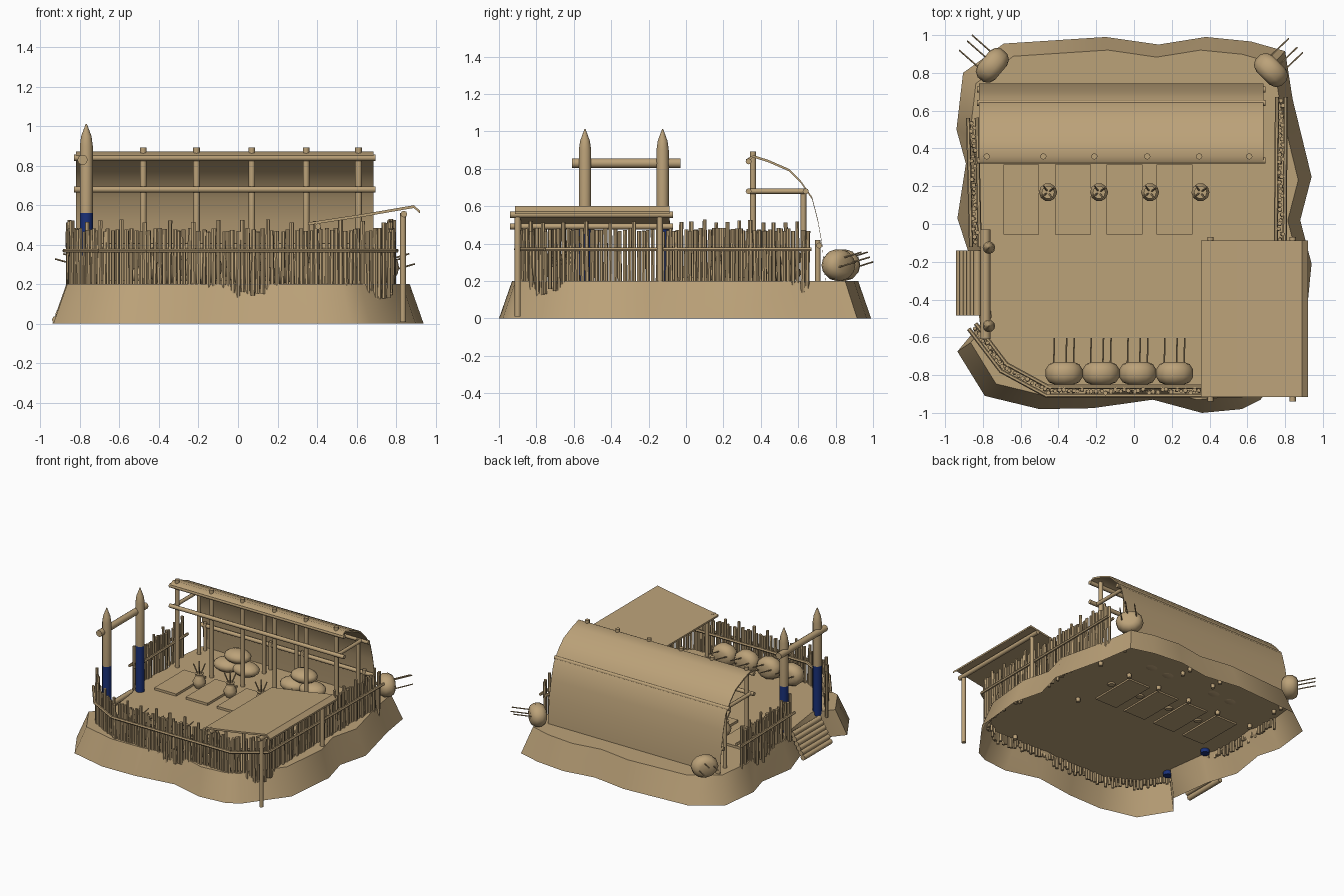
import bpy, bmesh, math, random
from mathutils import Vector, Matrix

if "Cube" in bpy.data.objects:
    bpy.data.objects.remove(bpy.data.objects["Cube"])

random.seed(4)


def material(name, rgb):
    m = bpy.data.materials.new(name)
    m.diffuse_color = (*rgb, 1)
    m.use_nodes = True
    m.node_tree.nodes["Principled BSDF"].inputs["Base Color"].default_value = m.diffuse_color
    return m


TAN = material("weathered_tan", (0.50, 0.36, 0.19))
BLUE = material("blue_paint", (0.01, 0.03, 0.19))


def finish(name, bm, blue_below=None):
    bmesh.ops.recalc_face_normals(bm, faces=bm.faces)
    if blue_below is not None:
        for f in bm.faces:
            f.material_index = int(f.calc_center_median().z < blue_below)
    me = bpy.data.meshes.new(name)
    bm.to_mesh(me)
    bm.free()
    me.materials.append(TAN)
    me.materials.append(BLUE)
    ob = bpy.data.objects.new(name, me)
    bpy.context.collection.objects.link(ob)
    return ob


def lathe(bm, profile, mat, seg=10):
    """Spin (radius, height) pairs round local z, with closed ends."""
    rings = []
    for r, h in profile:
        rings.append([bm.verts.new(mat @ Vector((r * math.cos(2 * math.pi * i / seg),
                                                 r * math.sin(2 * math.pi * i / seg), h)))
                      for i in range(seg)])
    for a, b in zip(rings, rings[1:]):
        for i in range(seg):
            j = (i + 1) % seg
            bm.faces.new((a[i], a[j], b[j], b[i]))
    bm.faces.new(rings[0][::-1])
    bm.faces.new(rings[-1])


def rod(bm, p, q, r, seg=8):
    p, q = Vector(p), Vector(q)
    d = q - p
    mat = Matrix.Translation(p) @ d.to_track_quat('Z', 'Y').to_matrix().to_4x4()
    lathe(bm, [(r, 0), (r, d.length)], mat, seg)


def sheet(bm, profile, lo, hi, axis, thick):
    """Sweep a 2D profile along an axis into a thin hide sheet."""
    low = [(u, v - thick) for u, v in reversed(profile)]
    loop = list(profile) + low
    place = (lambda u, v, s: (s, u, v)) if axis == 'x' else (lambda u, v, s: (u, s, v))
    a = [bm.verts.new(place(u, v, lo)) for u, v in loop]
    b = [bm.verts.new(place(u, v, hi)) for u, v in loop]
    n, m = len(loop), len(profile)
    for i in range(n):
        j = (i + 1) % n
        bm.faces.new((a[i], a[j], b[j], b[i]))
    for s in (a, b):
        for i in range(m - 1):
            bm.faces.new((s[i], s[i + 1], s[n - 2 - i], s[n - 1 - i]))


# Earth mound, open underneath
outline = [(-.905, .80), (-.69, .955), (-.15, .99), (.13, .95), (.38, .99), (.62, .966),
           (.80, .915), (.84, .66), (.94, .25), (.88, .02), (.94, -.21), (.90, -.62),
           (.67, -.93), (.57, -.98), (.36, -1.0), (.10, -.93), (-.22, -.975), (-.5, -.98),
           (-.79, -.91), (-.935, -.675), (-.815, -.53), (-.86, -.2), (-.935, .03),
           (-.89, .32), (-.94, .5)]
bm = bmesh.new()
base = [bm.verts.new((x, y, 0)) for x, y in outline]
top = [bm.verts.new((x * .925, y * .93, .2)) for x, y in outline]
for i in range(len(base)):
    j = (i + 1) % len(base)
    bm.faces.new((base[j], base[i], top[i], top[j]))
bm.faces.new(top)
finish("mound", bm)


# Stake fences with rails on both sides
def fence(name, path):
    bm = bmesh.new()
    count = 0
    for a, b in zip(path, path[1:]):
        a, b = Vector((*a, 0)), Vector((*b, 0))
        d = b - a
        side = Vector((-d.y, d.x, 0)).normalized()
        n = max(2, round(d.length / .025))
        for i in range(n):
            p = a + d * ((i + .5) / n) + side * random.uniform(-.008, .008)
            h = random.uniform(.465, .485) + (.045 if count % 5 == 0 else 0)
            lean = Vector((random.uniform(-.006, .006), random.uniform(-.006, .006), 0))
            rod(bm, p + Vector((0, 0, random.uniform(.11, .16))),
                p + lean + Vector((0, 0, h)), random.uniform(.010, .0125), 6)
            count += 1
        e = d.normalized() * .012
        for s in (-.023, .023):
            up = Vector((0, 0, .37)) + side * s
            rod(bm, a - e + up, b + e + up, .011, 6)
    finish(name, bm)


fence("left_fence", [(-.855, .55), (-.84, -.11)])
fence("front_fence", [(-.85, -.55), (-.69, -.76), (-.46, -.885), (.56, -.885),
                      (.77, -.74), (.78, .66)])

# Gate: two pointed posts with painted feet and a crossbeam
for k, y in enumerate((-.54, -.125)):
    bm = bmesh.new()
    lathe(bm, [(.033, .17), (.033, .56), (.033, .90), (.026, .95), (.003, 1.012)],
          Matrix.Translation((-.768, y, 0)), 12)
    finish(f"gate_post_{k}", bm, .56)
bm = bmesh.new()
rod(bm, (-.787, -.61, .83), (-.787, -.03, .83), .026, 10)
finish("gate_crossbeam", bm)

# Log stairs
bm = bmesh.new()
for i in range(6):
    t = i / 5
    rod(bm, (-.83 - .092 * t, -.485, .18 - .16 * t), (-.83 - .092 * t, -.14, .18 - .16 * t), .02, 8)
finish("log_stairs", bm)

# Back shelter: curved hide roof and pole frame
bm = bmesh.new()
sheet(bm, [(.322, .852), (.36, .873), (.44, .848), (.55, .80), (.615, .735), (.674, .65),
           (.705, .53), (.728, .40), (.745, .21)], -.82, .685, 'x', .013)
finish("shelter_roof", bm)
bm = bmesh.new()
for x in (-.78, -.48, -.21, .07, .345, .61):
    rod(bm, (x, .358, .17), (x, .358, .892), .017)
for x in (-.78, -.21, .07, .61):
    rod(bm, (x, .628, .17), (x, .628, .69), .015)
    rod(bm, (x, .705, .17), (x, .705, .42), .014)
for x in (-.80, .63):
    rod(bm, (x, .33, .68), (x, .645, .68), .014)
for y, z in ((.335, .84), (.335, .68), (.64, .68), (.712, .39)):
    rod(bm, (-.83, y, z), (.695, y, z), .016)
finish("shelter_frame", bm)

# Front right canopy
bm = bmesh.new()
sheet(bm, [(.355, .513), (.63, .555), (.89, .60), (.922, .572)], -.915, -.087, 'y', .014)
finish("canopy_roof", bm)
bm = bmesh.new()
rod(bm, (.84, -.94, .555), (.84, -.07, .555), .017)
rod(bm, (.405, -.94, .492), (.405, -.07, .492), .016)
rod(bm, (.835, -.9, .01), (.835, -.9, .56), .016)
rod(bm, (.835, -.14, .1), (.835, -.14, .56), .016)
for y in (-.84, -.14):
    rod(bm, (.405, y, .17), (.405, y, .49), .016)
finish("canopy_frame", bm)

# Sleeping mats
for k, x in enumerate((-.597, -.322, -.05, .215)):
    bm = bmesh.new()
    bmesh.ops.create_cube(bm, size=1, matrix=Matrix.Translation((x, .13, .203)) @
                          Matrix.Diagonal((.19, .37, .03, 1)))
    finish(f"sleeping_mat_{k}", bm)

# Clay jars holding sticks
for k, x in enumerate((-.455, -.185, .085, .352)):
    bm = bmesh.new()
    lathe(bm, [(.025, .19), (.046, .225), (.048, .25), (.03, .285), (.026, .295), (.034, .31)],
          Matrix.Translation((x, .168, 0)), 10)
    for i in range(4):
        a = i * math.pi / 2 + .6
        c, s = math.cos(a), math.sin(a)
        rod(bm, (x - .01 * c, .168 - .01 * s, .25), (x + .042 * c, .168 + .042 * s, .385), .005, 5)
    finish(f"stick_jar_{k}", bm)


# Round straw targets with arrows; local z is the shooting direction
def target(name, loc, angle):
    bm = bmesh.new()
    m = (Matrix.Translation(loc) @ Matrix.Diagonal((1, 1, .86, 1)) @
         Matrix.Rotation(angle, 4, 'Z') @ Matrix.Rotation(-math.pi / 2, 4, 'X'))
    lathe(bm, [(.05, -.06), (.08, -.048), (.098, -.02), (.098, .02), (.08, .048), (.05, .06)], m, 12)
    for u, v in ((-.055, -.01), (.05, .02), (.01, -.04)):
        rod(bm, m @ Vector((u, v, .02)), m @ Vector((u + .004, v - .04, .185)), .0045, 5)
    finish(name, bm)


for k, x in enumerate((-.37, -.175, .02, .215)):
    target(f"front_target_{k}", (x, -.79, .285), 0)
target("back_left_target", (-.75, .84, .285), math.radians(50))
target("back_right_target", (.725, .815, .285), math.radians(-45))

# Piles of sacks under the shelter
for k, x in enumerate((-.38, .2)):
    bm = bmesh.new()
    for dx, y, z in ((-.08, .52, .245), (.08, .53, .245), (0, .54, .325)):
        bmesh.ops.create_uvsphere(bm, u_segments=14, v_segments=8, radius=1,
                                  matrix=Matrix.Translation((x + dx, y, z)) @
                                  Matrix.Diagonal((.105, .085, .05, 1)))
    finish(f"sack_pile_{k}", bm)

# Smooth the rounded parts, keep edges crisp
for ob in bpy.context.collection.objects:
    ob.select_set(True)
    bpy.context.view_layer.objects.active = ob
bpy.ops.object.shade_smooth_by_angle(angle=math.radians(48))
